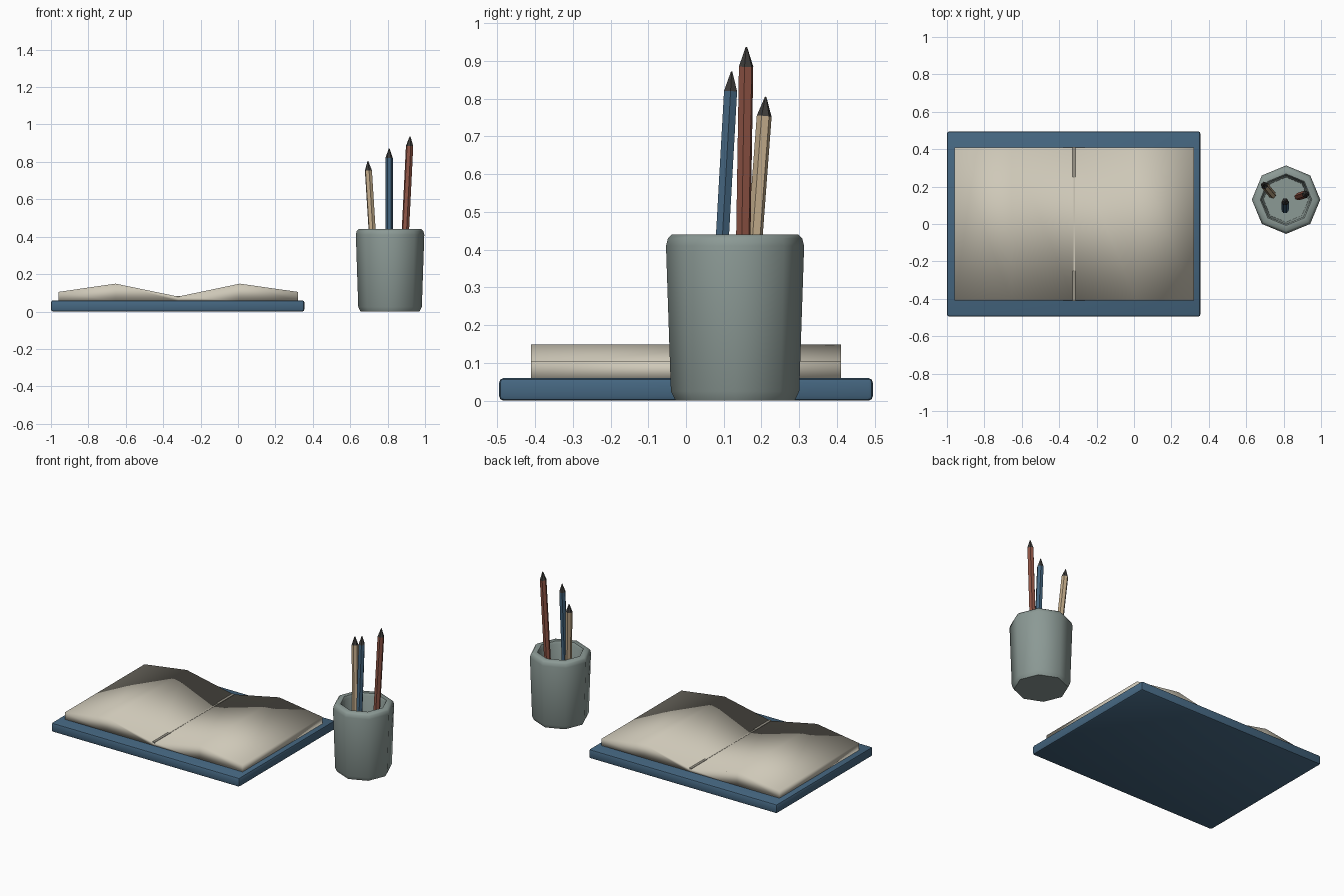
import bpy, bmesh, math
from mathutils import Vector

if "Cube" in bpy.data.objects:
    bpy.data.objects.remove(bpy.data.objects["Cube"], do_unlink=True)


def material(name, rgb):
    m = bpy.data.materials.new(name)
    m.use_nodes = True
    m.diffuse_color = (*rgb, 1)
    m.node_tree.nodes["Principled BSDF"].inputs["Base Color"].default_value = (*rgb, 1)
    return m


BLUE = material("muted blue", (0.06, 0.135, 0.22))
PAPER = material("paper cream", (0.62, 0.58, 0.48))
SEAM = material("seam grey", (0.32, 0.30, 0.25))
CLAY = material("grey green clay", (0.26, 0.32, 0.30))
RED = material("brick red", (0.28, 0.09, 0.06))
TAN = material("pale wood", (0.53, 0.40, 0.25))
LEAD = material("dark lead", (0.045, 0.043, 0.04))


def finish(name, bm, *mats, smooth=None):
    bmesh.ops.recalc_face_normals(bm, faces=bm.faces)
    mesh = bpy.data.meshes.new(name)
    bm.to_mesh(mesh)
    bm.free()
    for m in mats:
        mesh.materials.append(m)
    ob = bpy.data.objects.new(name, mesh)
    bpy.context.collection.objects.link(ob)
    if smooth is not None:
        bpy.ops.object.select_all(action="DESELECT")
        ob.select_set(True)
        bpy.context.view_layer.objects.active = ob
        bpy.ops.object.shade_smooth_by_angle(angle=math.radians(smooth))
    return ob


def box(name, lo, hi, mat, bevel=0):
    bm = bmesh.new()
    bmesh.ops.create_cube(bm, size=1)
    lo, hi = Vector(lo), Vector(hi)
    for v in bm.verts:
        v.co = Vector([(a + b) / 2 + c * (b - a) for a, b, c in zip(lo, hi, v.co)])
    if bevel:
        bmesh.ops.bevel(bm, geom=bm.edges[:], offset=bevel, segments=2,
                        profile=0.5, affect="EDGES")
    return finish(name, bm, mat, smooth=40 if bevel else None)


# Open book: cover board and a wavy block of pages
box("book_cover", (-1, -0.495, 0), (0.355, 0.495, 0.06), BLUE, 0.012)

wave = [(-0.96, 0.105), (-0.655, 0.149), (-0.32, 0.08), (0.01, 0.149), (0.32, 0.105)]
bm = bmesh.new()
rings = []
for x, z in wave:
    corners = [(-0.41, 0.055), (0.41, 0.055), (0.41, z), (-0.41, z)]
    rings.append([bm.verts.new((x, y, h)) for y, h in corners])
for a, b in zip(rings, rings[1:]):
    for i in range(4):
        j = (i + 1) % 4
        bm.faces.new((a[i], a[j], b[j], b[i]))
bm.faces.new(rings[0])
bm.faces.new(rings[-1])
finish("book_pages", bm, PAPER, smooth=180)

# Seam along the fold, wider at both ends
box("fold_seam", (-0.324, -0.41, 0.077), (-0.316, 0.41, 0.082), PAPER)
for side, name in ((-1, "front"), (1, "back")):
    y = sorted((side * 0.25, side * 0.411))
    box("fold_seam_" + name, (-0.328, y[0], 0.076), (-0.312, y[1], 0.084), SEAM)

# Eight-sided pencil cup, turned from a profile of (radius, height)
profile = [(0.158, 0), (0.17, 0.025), (0.183, 0.41), (0.178, 0.43), (0.168, 0.44),
           (0.138, 0.44), (0.13, 0.425), (0.12, 0.05)]
CENTRE = Vector((0.813, 0.13, 0))
SIDES = 8
bm = bmesh.new()
rings = []
for r, z in profile:
    angles = [math.tau * k / SIDES for k in range(SIDES)]
    rings.append([bm.verts.new(CENTRE + Vector((r * math.cos(a), r * math.sin(a), z)))
                  for a in angles])
for a, b in zip(rings, rings[1:]):
    for i in range(SIDES):
        j = (i + 1) % SIDES
        bm.faces.new((a[i], a[j], b[j], b[i]))
bm.faces.new(rings[0])
bm.faces.new(rings[-1])
finish("pencil_cup", bm, CLAY, smooth=50)


# Six-sided pencils leaning in the cup
def pencil(name, foot, tip, mat, radius=0.02, point=0.052):
    foot, tip = Vector(foot), Vector(tip)
    length = (tip - foot).length
    turn = (tip - foot).to_track_quat("Z", "Y")
    bm = bmesh.new()
    rings = []
    for r, h in ((radius, 0), (radius, length - point), (0.002, length)):
        rings.append([bm.verts.new(foot + turn @ Vector((r * math.cos(a), r * math.sin(a), h)))
                      for a in [math.tau * k / 6 for k in range(6)]])
    for part, (a, b) in enumerate(zip(rings, rings[1:])):
        for i in range(6):
            j = (i + 1) % 6
            bm.faces.new((a[i], a[j], b[j], b[i])).material_index = part
    bm.faces.new(rings[0])
    bm.faces.new(rings[-1]).material_index = 1
    finish(name, bm, mat, LEAD)


pencil("red_pencil", (0.877, 0.146, 0.07), (0.92, 0.16, 0.937), RED)
pencil("blue_pencil", (0.808, 0.076, 0.07), (0.808, 0.121, 0.872), BLUE)
pencil("wood_pencil", (0.74, 0.156, 0.07), (0.694, 0.211, 0.805), TAN)
